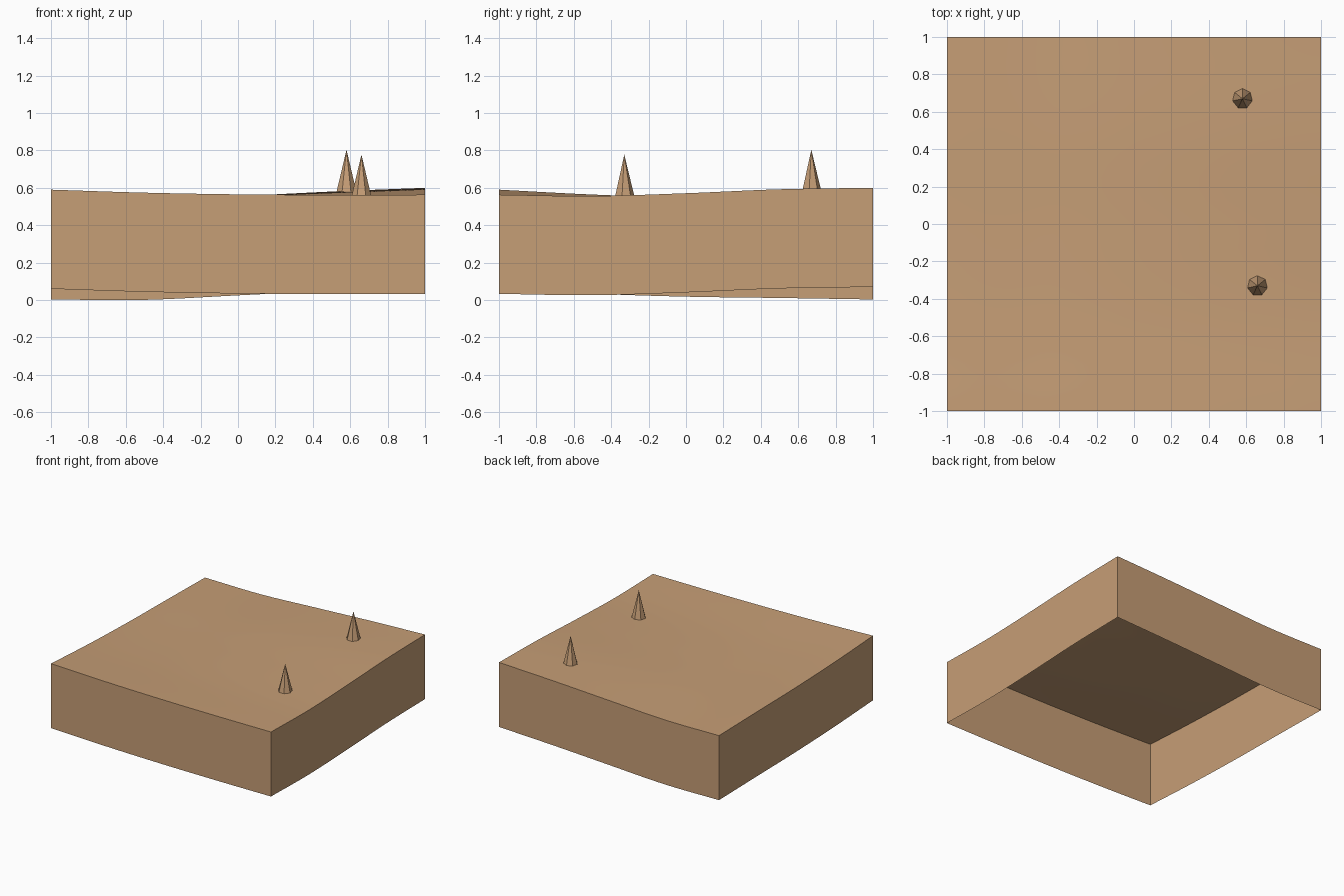
import bpy, bmesh, math

SEGMENTS = 32
SKIRT_DEPTH = 0.53

# Heights along each border at -1, -0.5, 0, 0.5 and 1
FRONT = [0.590, 0.574, 0.565, 0.562, 0.563]
BACK = [0.533, 0.531, 0.555, 0.580, 0.600]
LEFT_SIDE = [0.590, 0.564, 0.548, 0.541, 0.533]
RIGHT_SIDE = [0.563, 0.556, 0.571, 0.592, 0.600]

cube = bpy.data.objects.get("Cube")
if cube:
    bpy.data.objects.remove(cube, do_unlink=True)


def make_material(name, rgb):
    mat = bpy.data.materials.new(name)
    mat.use_nodes = True
    color = (*rgb, 1.0)
    mat.diffuse_color = color
    bsdf = next(n for n in mat.node_tree.nodes if n.type == 'BSDF_PRINCIPLED')
    bsdf.inputs["Base Color"].default_value = color
    return mat


def make_object(name, bm, mat):
    mesh = bpy.data.meshes.new(name)
    bm.to_mesh(mesh)
    bm.free()
    mesh.materials.append(mat)
    obj = bpy.data.objects.new(name, mesh)
    bpy.context.collection.objects.link(obj)
    return obj


def spline(points, t):
    """Smooth curve through evenly spaced heights, t from 0 to 1."""
    last = len(points) - 1
    i = min(int(t * last), last - 1)
    f = t * last - i
    p1, p2 = points[i], points[i + 1]
    p0 = points[i - 1] if i > 0 else 2 * p1 - p2
    p3 = points[i + 2] if i + 2 <= last else 2 * p2 - p1
    m1, m2 = (p2 - p0) / 2, (p3 - p1) / 2
    return (p1 + f * m1 + f * f * (3 * (p2 - p1) - 2 * m1 - m2)
            + f ** 3 * (2 * (p1 - p2) + m1 + m2))


def lerp(a, b, t):
    return a + (b - a) * t


def ground_height(x, y):
    """Blend the four border curves over the whole tile."""
    u, v = (x + 1) / 2, (y + 1) / 2
    across = lerp(spline(LEFT_SIDE, v), spline(RIGHT_SIDE, v), u)
    along = lerp(spline(FRONT, u), spline(BACK, u), v)
    corners = lerp(lerp(FRONT[0], FRONT[-1], u), lerp(BACK[0], BACK[-1], u), v)
    return across + along - corners


sand = make_material("sandy brown", (0.565, 0.342, 0.181))

# Rolling ground surface with an open-bottomed skirt hanging from its border
bm = bmesh.new()
bmesh.ops.create_grid(bm, x_segments=SEGMENTS, y_segments=SEGMENTS, size=1)
for v in bm.verts:
    v.co.z = ground_height(v.co.x, v.co.y)
for f in bm.faces:
    f.smooth = True
border = [e for e in bm.edges if e.is_boundary]
skirt = bmesh.ops.extrude_edge_only(bm, edges=border)["geom"]
for item in skirt:
    if isinstance(item, bmesh.types.BMVert):
        item.co.z -= SKIRT_DEPTH
bmesh.ops.recalc_face_normals(bm, faces=bm.faces)
if sum(f.normal.z for f in bm.faces) < 0:
    bmesh.ops.reverse_faces(bm, faces=bm.faces)
for e in border:
    e.smooth = False
for e in bm.edges:
    if len(e.link_faces) == 2 and e.calc_face_angle() > math.radians(30):
        e.smooth = False
make_object("ground_tile", bm, sand)

# Seven-sided spikes standing on the ground
for name, x, y in [("back_spike", 0.58, 0.67), ("front_spike", 0.66, -0.33)]:
    height = 0.223
    bm = bmesh.new()
    bmesh.ops.create_cone(bm, cap_ends=True, segments=7,
                          radius1=0.054, radius2=0, depth=height)
    spike = make_object(name, bm, sand)
    spike.location = (x, y, ground_height(x, y) + height / 2)
